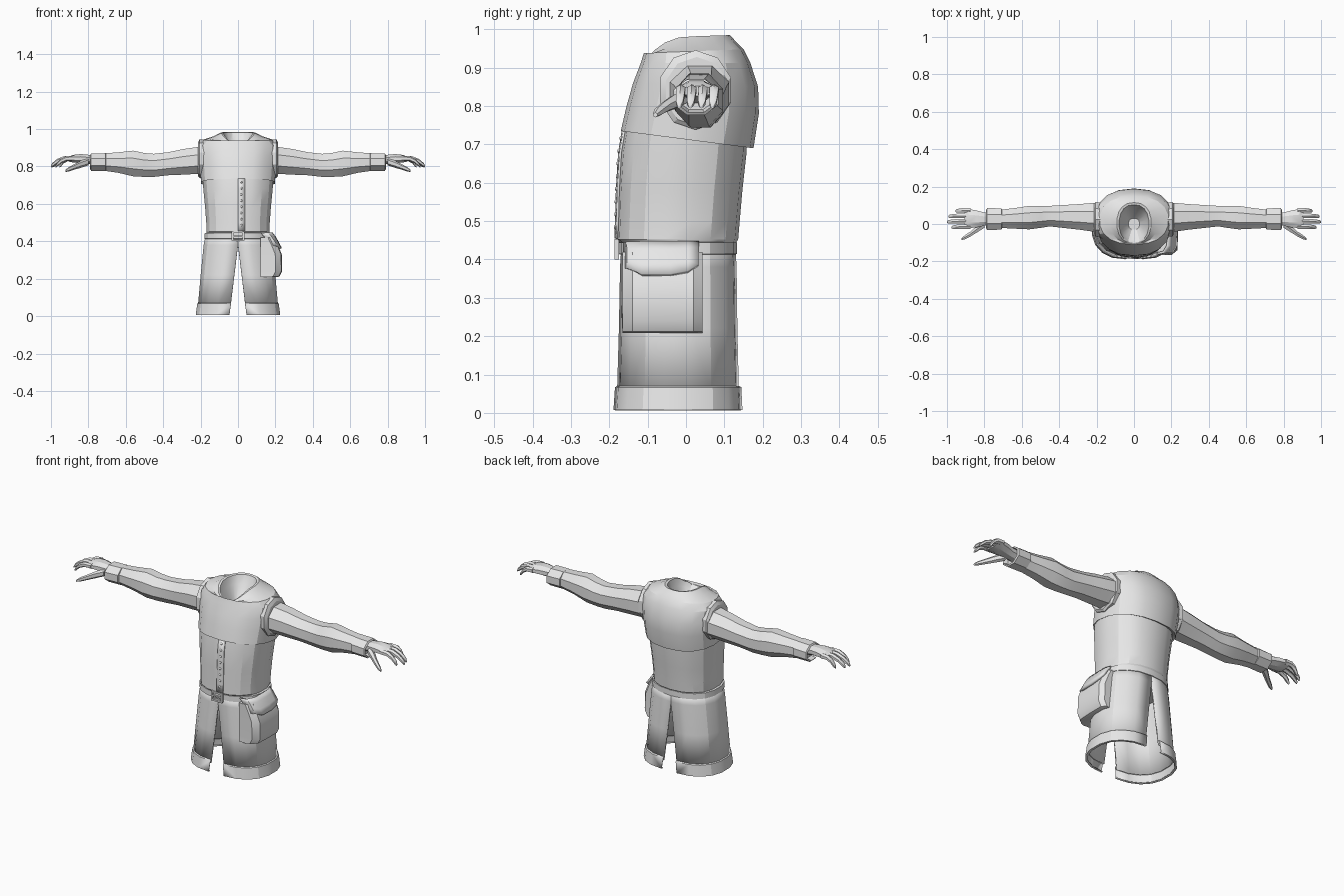
import bpy, bmesh, math
from mathutils import Vector

if "Cube" in bpy.data.objects:
    bpy.data.objects.remove(bpy.data.objects["Cube"])

grey = bpy.data.materials.new("plain grey")
grey.diffuse_color = (0.8, 0.8, 0.8, 1)
grey.use_nodes = True
grey.node_tree.nodes["Principled BSDF"].inputs["Base Color"].default_value = grey.diffuse_color


def finish(name, bm, angle=22, thick=0, recalc=True):
    """Turn a bmesh into a shaded object."""
    if recalc:
        bmesh.ops.recalc_face_normals(bm, faces=bm.faces)
    me = bpy.data.meshes.new(name)
    bm.to_mesh(me)
    bm.free()
    me.materials.append(grey)
    ob = bpy.data.objects.new(name, me)
    bpy.context.collection.objects.link(ob)
    bpy.ops.object.select_all(action='DESELECT')
    ob.select_set(True)
    bpy.context.view_layer.objects.active = ob
    bpy.ops.object.shade_smooth_by_angle(angle=math.radians(angle))
    if thick:
        m = ob.modifiers.new("thickness", 'SOLIDIFY')
        m.thickness = thick
        m.offset = 0
    return ob


def loft(name, rings, closed=True, cap0=True, cap1=True, **kw):
    """Skin a list of equal-length point rings."""
    bm = bmesh.new()
    rows = [[bm.verts.new(p) for p in r] for r in rings]
    n = len(rows[0])
    for a, b in zip(rows, rows[1:]):
        for i in range(n if closed else n - 1):
            j = (i + 1) % n
            bm.faces.new((a[i], a[j], b[j], b[i]))
    if closed and cap0:
        bm.faces.new(rows[0])
    if closed and cap1:
        bm.faces.new(rows[-1])
    return finish(name, bm, **kw)


def box(name, c, s, **kw):
    bm = bmesh.new()
    bmesh.ops.create_cube(bm, size=1)
    for v in bm.verts:
        v.co = Vector(c) + Vector([v.co[i] * s[i] for i in range(3)])
    return finish(name, bm, **kw)


def body_ring(hx, yf, yb, zf, zb, dip=0, n=18, power=2.3):
    """Rounded ring around the body; height runs from front to back."""
    pts = []
    for i in range(n):
        a = math.tau * i / n - math.pi / 2
        c, s = math.cos(a), math.sin(a)
        x = hx * math.copysign(abs(c) ** (2 / power), c)
        t = math.copysign(abs(s) ** (2 / power), s)
        y = (yf + yb) / 2 + (yb - yf) / 2 * t
        z = zf + (zb - zf) * (t + 1) / 2 - dip * max(0, -s) ** 2
        pts.append((x, y, z))
    return pts


# Tunic body below the shoulder yoke
body = [(.165, -.165, .125, .435), (.172, -.182, .136, .452), (.172, -.180, .140, .50),
        (.178, -.178, .147, .58), (.188, -.172, .158, .68), (.192, -.160, .160, .75)]
loft("tunic_body", [body_ring(a, b, c, z, z) for a, b, c, z in body])

# Shoulder yoke with a turned-in lower edge and a hollow neck
yoke = [(.182, -.155, .150, .745, .705, 0), (.200, -.170, .176, .735, .690, 0),
        (.205, -.155, .190, .80, .78, 0), (.210, -.138, .188, .86, .85, 0),
        (.208, -.118, .168, .912, .912, 0), (.185, -.110, .150, .938, .948, 0),
        (.130, -.106, .130, .955, .968, .03), (.092, -.104, .115, .978, .985, .055),
        (.080, -.098, .103, .978, .982, .060), (.068, -.08, .085, .94, .94, .035),
        (.03, -.03, .03, .875, .875, 0)]
loft("shoulder_yoke", [body_ring(*r) for r in yoke])

# Front placket and its buttons
def front_y(z):
    for a, b in zip(body, body[1:]):
        if a[3] <= z <= b[3]:
            return a[1] + (b[1] - a[1]) * (z - a[3]) / (b[3] - a[3])

loft("front_placket", [[(x, front_y(z) - .002 + x * .1, z) for x in (0, .036)]
                       for z in (.455, .50, .58, .68, .735)], closed=False, thick=.006)
for i in range(8):
    z = .485 + i * .033
    bm = bmesh.new()
    bmesh.ops.create_icosphere(bm, subdivisions=1, radius=.007)
    for v in bm.verts:
        v.co = Vector((.018 + v.co.x, front_y(z) - .003 + v.co.y * .7, z + v.co.z))
    finish("button", bm, angle=60)

# Belt, buckle frame and pin
loft("belt", [body_ring(a, b, c, z, z) for a, b, c, z in
              ((.172, -.165, .122, .412), (.182, -.176, .133, .414),
               (.180, -.176, .133, .444), (.168, -.165, .122, .446))])
for z in (.405, .449):
    box("buckle_bar", (0, -.181, z), (.066, .012, .009))
for x in (-.029, .029):
    box("buckle_side", (x, -.181, .427), (.009, .012, .044))
box("buckle_pin", (.0, -.181, .427), (.05, .008, .007))


# Skirt halves and hems, parted by a slit in front and behind
def skirt_row(side, hx, yf, yb, z, n=10):
    slit = max(0, .045 * (.38 - z) / .37)
    row = []
    for i in range(n):
        a = math.pi * i / (n - 1) - math.pi / 2
        c, s = abs(math.cos(a)), math.sin(a)
        t = math.copysign(abs(s) ** .87, s)
        x = slit + (hx - slit) * (c ** .87 if c > 1e-6 else 0)
        row.append((side * x, (yf + yb) / 2 + (yb - yf) / 2 * t, z))
    return row


for side, tag in ((1, "left"), (-1, "right")):
    loft(tag + "_skirt", [skirt_row(side, *r) for r in
         ((.172, -.165, .125, .43), (.182, -.168, .128, .38), (.198, -.171, .130, .22),
          (.213, -.176, .134, .05))], closed=False, thick=.008)
    loft(tag + "_hem", [skirt_row(side, *r) for r in
         ((.210, -.174, .132, .072), (.219, -.184, .143, .066), (.227, -.188, .146, .008),
          (.216, -.178, .136, .008))], closed=False, thick=.003)

# Side pouch with a drooping flap
loft("pouch", [[(.12, -.163, z), (o - .035, -.166, z), (o - .004, -.14, z), (o, -.05, z),
                (o, .02, z), (o - .018, .043, z), (.16, .043, z)]
               for o, z in ((.208, .208), (.222, .212), (.236, .24), (.234, .33),
                            (.214, .38), (.195, .42))], angle=30)
flap_cols = ((-.158, -.055, .375), (-.15, -.02, .375), (-.115, 0, .36), (-.04, .002, .36),
             (.005, 0, .368), (.032, -.012, .385))
rows = []
for x, f in ((.178, 0), (.194, .25), (.212, .65), (.226, 1)):
    rows.append([(x + dx, y, .444 + (zb - .444) * f) for y, dx, zb in flap_cols])
loft("pouch_flap", rows, closed=False, thick=.012, angle=30)


# Sleeves, cuffs and hands, built for both sides
def limb(name, side, stations, n=8, **kw):
    """Tube along x; each station is x, y centre, z centre, y radius, z radius."""
    rings = []
    for x, y, z, ry, rz in stations:
        rings.append([(side * x, y + ry * math.cos(math.tau * (i + .5) / n) * 1.06,
                       z + rz * math.sin(math.tau * (i + .5) / n) * 1.06) for i in range(n)])
    return loft(name, rings, **kw)


for side, tag in ((1, "left"), (-1, "right")):
    limb(tag + "_armhole", side, ((.14, .025, .842, .085, .095), (.205, .025, .842, .092, .098),
                                 (.214, .028, .838, .080, .085)), n=10)
    limb(tag + "_sleeve", side,
         ((.15, .03, .838, .085, .085), (.22, .036, .832, .078, .073), (.29, .038, .825, .070, .070),
          (.37, .040, .815, .063, .063), (.45, .042, .806, .056, .063), (.50, .038, .808, .060, .065),
          (.56, .034, .816, .064, .070), (.64, .030, .821, .056, .056), (.73, .027, .824, .048, .046)))
    limb(tag + "_cuff", side, ((.705, .027, .824, .048, .042), (.708, .027, .824, .058, .048),
                               (.785, .026, .823, .060, .047), (.79, .026, .823, .052, .040),
                               (.765, .026, .823, .045, .033)))
    limb(tag + "_palm", side, ((.755, .026, .832, .036, .026), (.80, .026, .838, .036, .025),
                               (.84, .027, .842, .046, .025), (.885, .029, .842, .052, .020),
                               (.905, .029, .839, .046, .013)))
    # Four curled fingers
    for k, tip in enumerate((.975, 1.0, .992, .955)):
        y = -.014 + k * .029
        d = tip - .88
        limb(tag + "_finger", side,
             ((.875, y, .843, .013, .014), (.88 + d * .4, y, .842, .0135, .013),
              (.88 + d * .72, y - .001, .828, .012, .012), (tip - .007, y - .003, .808, .010, .010),
              (tip, y - .004, .799, .005, .005)), n=6, angle=35)
    # Thumb
    limb(tag + "_thumb", side,
         ((.80, -.002, .825, .020, .018), (.84, -.028, .812, .019, .018),
          (.875, -.054, .798, .014, .014), (.905, -.072, .785, .012, .011),
          (.922, -.080, .777, .006, .006)), n=6, angle=35)
